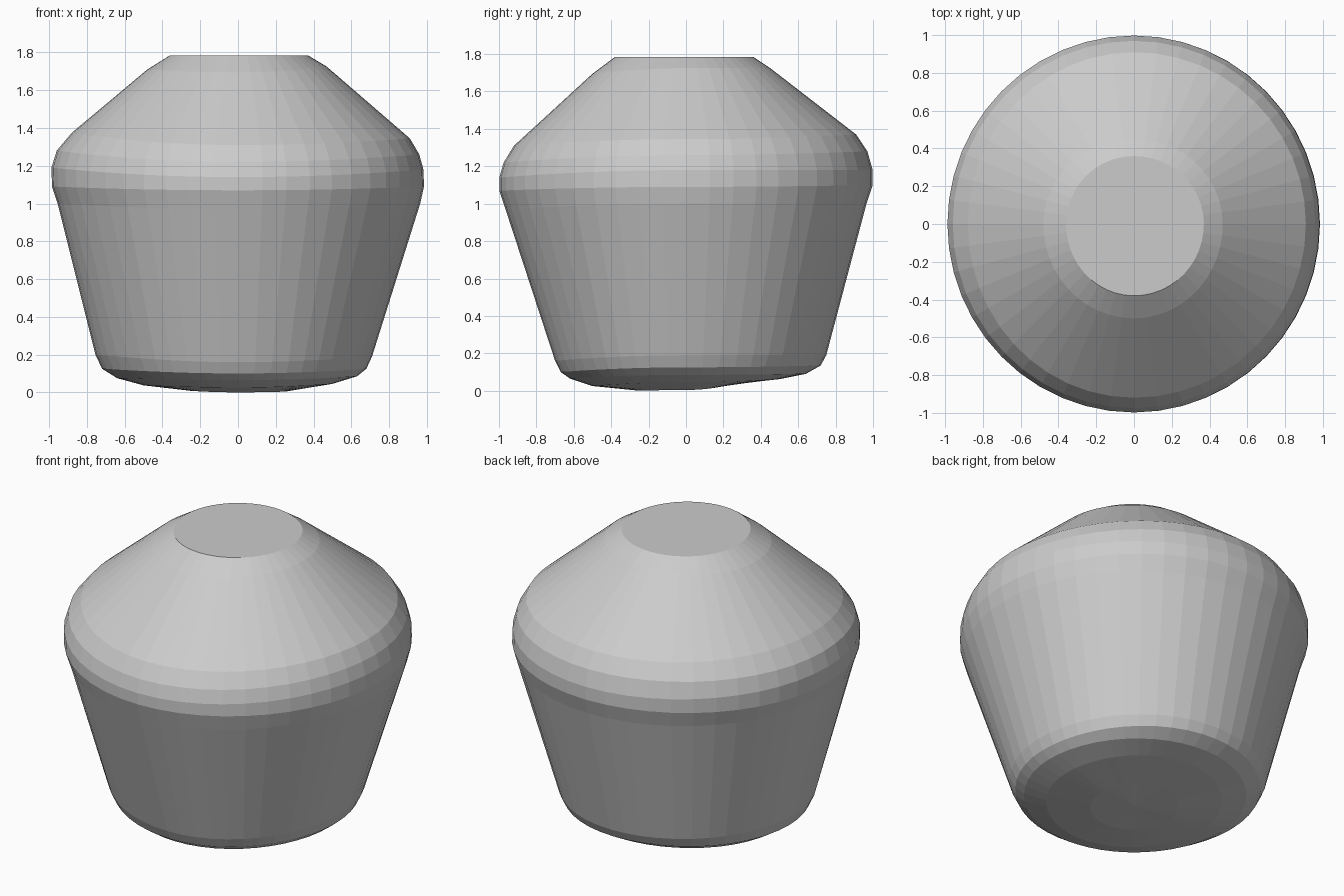
import bpy, bmesh, math

if "Cube" in bpy.data.objects:
    bpy.data.objects.remove(bpy.data.objects["Cube"])

SEGMENTS = 48

# Side profiles (radius, height), bottom to top, in four directions
right = [(0.25, 0.004), (0.5, 0.045), (0.63, 0.085), (0.68, 0.125), (0.71, 0.19), (0.965, 1.0),
         (0.985, 1.09), (0.982, 1.18), (0.96, 1.26), (0.91, 1.345), (0.47, 1.725), (0.37, 1.785)]
back = [(0.25, 0.035), (0.5, 0.062), (0.64, 0.09), (0.72, 0.135), (0.75, 0.19), (0.965, 1.0),
        (0.998, 1.10), (0.998, 1.18), (0.97, 1.28), (0.91, 1.37), (0.45, 1.725), (0.36, 1.785)]
left = [(0.25, 0.008), (0.5, 0.037), (0.64, 0.075), (0.72, 0.125), (0.755, 0.20), (0.955, 1.0),
        (0.985, 1.09), (0.988, 1.19), (0.96, 1.28), (0.88, 1.375), (0.48, 1.71), (0.36, 1.785)]
front = [(0.25, 0.0), (0.5, 0.025), (0.62, 0.065), (0.67, 0.10), (0.70, 0.16), (0.965, 0.97),
         (0.998, 1.07), (0.998, 1.14), (0.975, 1.22), (0.92, 1.31), (0.50, 1.695), (0.38, 1.785)]
profiles = [right, back, left, front]


def profile_at(angle):
    """Blend the two neighbouring profiles smoothly around the axis."""
    q = angle / (math.pi / 2)
    i = int(q + 1e-6) % 4
    w = math.sin((q - int(q + 1e-6)) * math.pi / 2) ** 2
    return [(a[0] * (1 - w) + b[0] * w, a[1] * (1 - w) + b[1] * w)
            for a, b in zip(profiles[i], profiles[(i + 1) % 4])]


# Lathed solid with slightly uneven base
bm = bmesh.new()
columns = []
for s in range(SEGMENTS):
    t = 2 * math.pi * s / SEGMENTS
    columns.append([bm.verts.new((r * math.cos(t), r * math.sin(t), z))
                    for r, z in profile_at(t)])

base = bm.verts.new((0, 0, 0.01))
for s in range(SEGMENTS):
    a, b = columns[s], columns[(s + 1) % SEGMENTS]
    bm.faces.new((base, b[0], a[0]))
    for k in range(len(a) - 1):
        bm.faces.new((a[k], b[k], b[k + 1], a[k + 1]))

# Flat top
bm.faces.new([c[-1] for c in columns])
bmesh.ops.recalc_face_normals(bm, faces=bm.faces)

mesh = bpy.data.meshes.new("tapered_body")
bm.to_mesh(mesh)
bm.free()
body = bpy.data.objects.new("tapered_body", mesh)
bpy.context.collection.objects.link(body)
